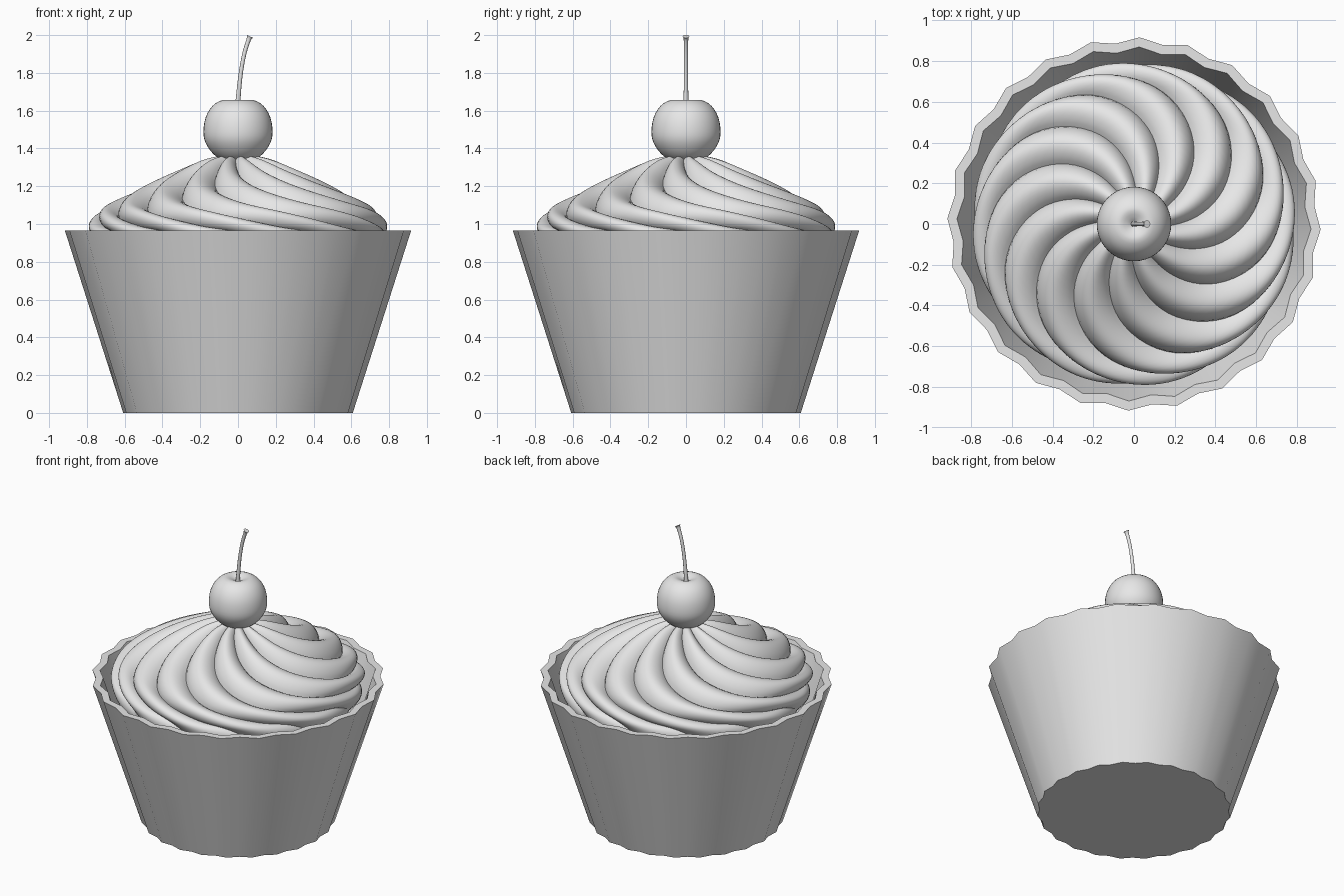
import bpy, bmesh, math
from mathutils import Vector

if "Cube" in bpy.data.objects:
    bpy.data.objects.remove(bpy.data.objects["Cube"])

grey = bpy.data.materials.new("plain_grey")
grey.diffuse_color = (0.8, 0.8, 0.8, 1)
grey.use_nodes = True
grey.node_tree.nodes["Principled BSDF"].inputs["Base Color"].default_value = grey.diffuse_color


def smooth(obj, degrees):
    bpy.ops.object.select_all(action='DESELECT')
    obj.select_set(True)
    bpy.context.view_layer.objects.active = obj
    bpy.ops.object.shade_smooth_by_angle(angle=math.radians(degrees))


def loft(name, rings, degrees):
    """Skin a stack of closed rings and cap both ends."""
    bm = bmesh.new()
    rows = [[bm.verts.new(p) for p in ring] for ring in rings]
    n = len(rows[0])
    for a, b in zip(rows, rows[1:]):
        for i in range(n):
            j = (i + 1) % n
            bm.faces.new((a[i], a[j], b[j], b[i]))
    bm.faces.new(rows[0])
    bm.faces.new(rows[-1])
    bmesh.ops.recalc_face_normals(bm, faces=bm.faces[:])
    mesh = bpy.data.meshes.new(name)
    bm.to_mesh(mesh)
    bm.free()
    mesh.materials.append(grey)
    obj = bpy.data.objects.new(name, mesh)
    bpy.context.collection.objects.link(obj)
    smooth(obj, degrees)
    return obj


def polar(r, a, z):
    return Vector((r * math.cos(a), r * math.sin(a), z))


def spline(keys, steps):
    """Catmull-Rom through tuples of any length."""
    pts = [Vector(k) for k in keys]
    pts = [2 * pts[0] - pts[1]] + pts + [2 * pts[-1] - pts[-2]]
    out = []
    for p0, p1, p2, p3 in zip(pts, pts[1:], pts[2:], pts[3:]):
        for s in range(steps):
            t = s / steps
            out.append(0.5 * (2 * p1 + (p2 - p0) * t + (2 * p0 - 5 * p1 + 4 * p2 - p3) * t * t
                              + (3 * p1 - p0 - 3 * p2 + p3) * t ** 3))
    return out + [pts[-2]]


# Pleated wrapper: 24 pleats, hollow, with a flat rim
PLEATS = 24


def pleat_ring(r, z, wave):
    return [polar(r - (wave if i % 2 else 0), math.pi * i / PLEATS - math.radians(1.7), z)
            for i in range(2 * PLEATS)]


loft("wrapper", [pleat_ring(0.608, 0, 0.018), pleat_ring(0.917, 0.965, 0.027),
                 pleat_ring(0.87, 0.965, 0.027), pleat_ring(0.575, 0.045, 0.018)], 45)

# Frosting: 12 piped ridges twisting outward; keys are radius, height, twist, groove depth
ARMS, PER_ARM = 12, 14
rows = spline([(0.03, 1.365, 200, 0.003), (0.10, 1.36, 203, 0.02), (0.20, 1.335, 208, 0.045),
               (0.34, 1.275, 217, 0.065), (0.50, 1.20, 231, 0.07), (0.65, 1.125, 250, 0.065),
               (0.74, 1.07, 268, 0.055), (0.785, 1.01, 285, 0.05), (0.795, 0.95, 300, 0.04),
               (0.77, 0.87, 312, 0.02), (0.70, 0.80, 320, 0.0)], 5)
rings = []
for k, (r, z, twist, depth) in enumerate(rows):
    before, after = rows[max(k - 1, 0)], rows[min(k + 1, len(rows) - 1)]
    normal = Vector((before[1] - after[1], after[0] - before[0])).normalized()
    ring = []
    for i in range(ARMS * PER_ARM):
        inset = depth * (1 - math.sin(math.pi * (i % PER_ARM) / PER_ARM) ** 0.8)
        angle = math.radians(twist) + 2 * math.pi * i / (ARMS * PER_ARM)
        ring.append(polar(r - normal.x * inset, angle, z - normal.y * inset))
    rings.append(ring)
loft("frosting", rings, 50)

# Cherry: turned profile with a dimple on top
profile = spline([(0.01, 1.325), (0.07, 1.332), (0.13, 1.37), (0.172, 1.43), (0.183, 1.49),
                  (0.171, 1.565), (0.135, 1.625), (0.08, 1.657), (0.035, 1.645), (0.006, 1.625)], 3)
loft("cherry", [[polar(r, 2 * math.pi * i / 40, z) for i in range(40)] for r, z in profile], 60)

# Curved stem, flared at the tip
stem = [polar(0, 0, 0)] * 0
for x, z, r in spline([(-0.003, 1.61, 0.014), (0.004, 1.70, 0.012), (0.015, 1.80, 0.011),
                       (0.033, 1.90, 0.011), (0.056, 1.975, 0.012), (0.064, 1.993, 0.018)], 3):
    lean = 0.45 * (z - 1.61) / 0.38
    stem.append([(x + r * math.cos(a) * math.cos(lean), r * math.sin(a),
                  z - r * math.cos(a) * math.sin(lean))
                 for a in (2 * math.pi * i / 12 for i in range(12))])
loft("cherry_stem", stem, 50)
